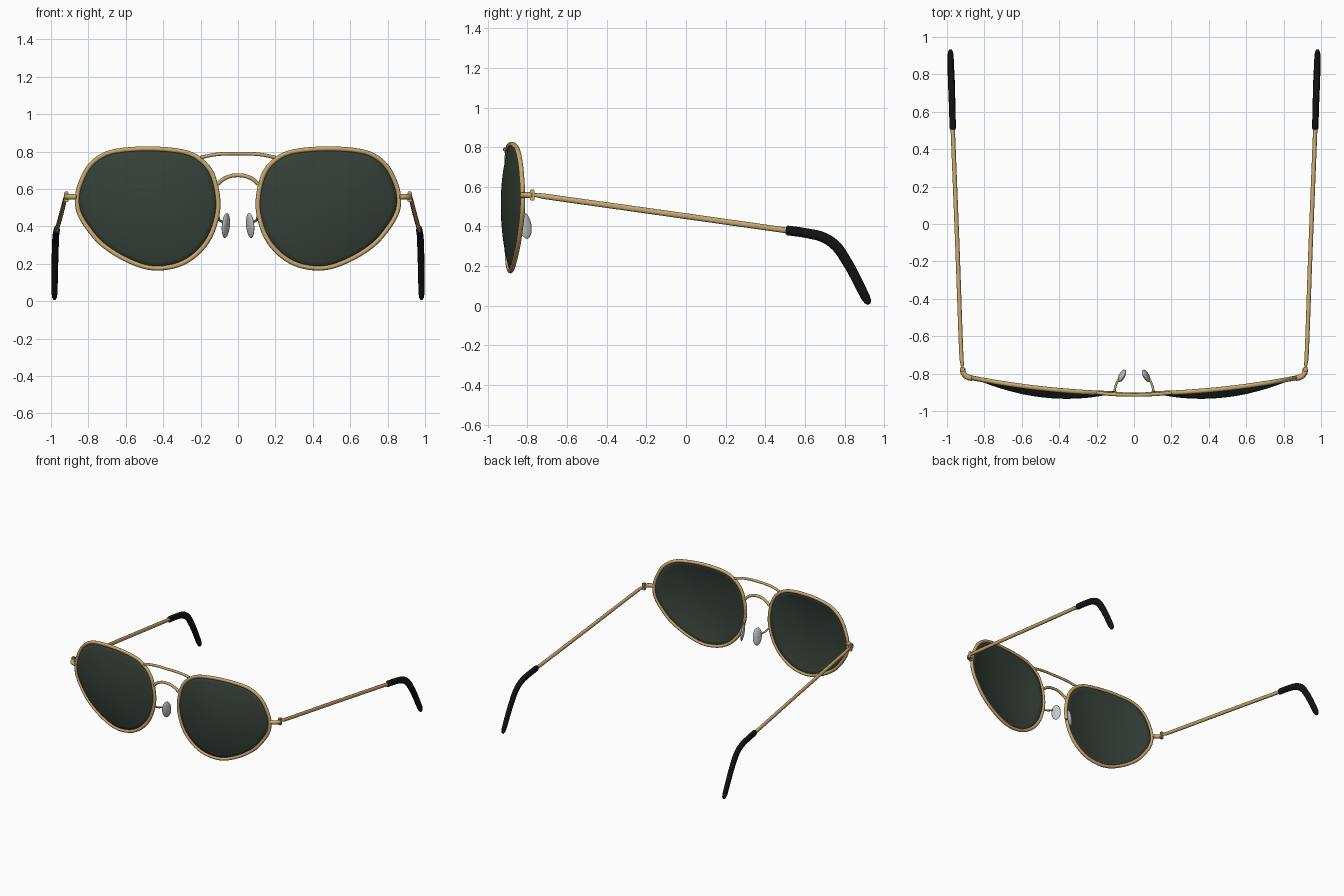
import bpy, bmesh, math
from mathutils import Vector

if "Cube" in bpy.data.objects:
    bpy.data.objects.remove(bpy.data.objects["Cube"], do_unlink=True)


def material(name, rgb):
    m = bpy.data.materials.new(name)
    m.use_nodes = True
    m.diffuse_color = (*rgb, 1)
    m.node_tree.nodes["Principled BSDF"].inputs["Base Color"].default_value = (*rgb, 1)
    return m


GOLD = material("gold metal", (0.58, 0.40, 0.16))
LENS = material("dark green glass", (0.036, 0.052, 0.038))
BLACK = material("black plastic", (0.006, 0.006, 0.006))
CLEAR = material("pale grey silicone", (0.56, 0.58, 0.60))


def link(name, data, mat):
    ob = bpy.data.objects.new(name, data)
    data.materials.append(mat)
    bpy.context.collection.objects.link(ob)
    return ob


def tube(name, pts, radius, mat, radii=None, cyclic=False, res=8, flat=1.0):
    """Round tube through pts; flat squashes its section along x."""
    cu = bpy.data.curves.new(name, 'CURVE')
    cu.dimensions = '3D'
    cu.bevel_depth = radius
    cu.bevel_resolution = 4
    cu.resolution_u = res
    cu.use_fill_caps = True
    sp = cu.splines.new('BEZIER')
    sp.bezier_points.add(len(pts) - 1)
    for i, (bp, p) in enumerate(zip(sp.bezier_points, pts)):
        bp.co = (p[0] / flat, p[1], p[2])
        bp.handle_left_type = bp.handle_right_type = 'AUTO'
        bp.radius = radii[i] if radii else 1
    sp.use_cyclic_u = cyclic
    ob = link(name, cu, mat)
    ob.scale.x = flat
    return ob


def smooth(me):
    for p in me.polygons:
        p.use_smooth = True


def wrap(x):
    """Depth of the wrapped frame front at a given x."""
    return -0.907 + 0.085 * (x / 0.87) ** 2


def closed_spline(pts, steps):
    out, n = [], len(pts)
    for i in range(n):
        a, b, c, d = (Vector(pts[(i + k) % n]) for k in (-1, 0, 1, 2))
        for s in range(steps):
            t = s / steps
            out.append(0.5 * (2 * b + (c - a) * t + (2 * a - 5 * b + 4 * c - d) * t ** 2
                              + (3 * b - a - 3 * c + d) * t ** 3))
    return out


# Lens outline, as x and z
CENTRE = Vector((0.48, 0.50))
OUTLINE = [(.097, .56), (.128, .685), (.19, .762), (.28, .806), (.44, .824), (.6, .819),
           (.715, .795), (.80, .733), (.853, .635), (.872, .55), (.86, .47), (.81, .385),
           (.73, .295), (.6, .213), (.465, .168), (.33, .18), (.225, .236), (.145, .33),
           (.102, .45)]
EDGE = [CENTRE + (p - CENTRE) * 0.97 for p in closed_spline(OUTLINE, 4)]


def lens(name, side):
    bm = bmesh.new()
    rings, bulge = 10, 0.047
    loops = []
    for k in range(rings):
        s = 1 - k / rings
        row = []
        for p in EDGE:
            q = CENTRE + (p - CENTRE) * s
            row.append(bm.verts.new((side * q.x, wrap(q.x) - bulge * (1 - s * s), q.y)))
        loops.append(row)
    n = len(EDGE)
    for a, b in zip(loops, loops[1:]):
        for i in range(n):
            j = (i + 1) % n
            bm.faces.new((a[i], a[j], b[j], b[i]))
    tip = bm.verts.new((side * CENTRE.x, wrap(CENTRE.x) - bulge, CENTRE.y))
    for i in range(n):
        bm.faces.new((loops[-1][i], loops[-1][(i + 1) % n], tip))
    bmesh.ops.recalc_face_normals(bm, faces=bm.faces)
    if sum(f.normal.y for f in bm.faces) > 0:
        bmesh.ops.reverse_faces(bm, faces=bm.faces)
    me = bpy.data.meshes.new(name)
    bm.to_mesh(me)
    bm.free()
    smooth(me)
    ob = link(name, me, LENS)
    mod = ob.modifiers.new("thickness", 'SOLIDIFY')
    mod.thickness = 0.006


def nose_pad(name, side):
    bm = bmesh.new()
    bmesh.ops.create_uvsphere(bm, u_segments=24, v_segments=14, radius=1)
    me = bpy.data.meshes.new(name)
    bm.to_mesh(me)
    bm.free()
    smooth(me)
    ob = link(name, me, CLEAR)
    ob.scale = (0.014, 0.036, 0.068)
    ob.location = (side * 0.065, -0.812, 0.405)
    ob.rotation_euler = (math.radians(6), side * math.radians(-8), side * math.radians(30))


def hinge(name, side):
    bm = bmesh.new()
    bmesh.ops.create_cube(bm, size=1)
    bmesh.ops.scale(bm, verts=bm.verts, vec=(0.024, 0.024, 0.056))
    bmesh.ops.translate(bm, verts=bm.verts, vec=(side * 0.917, -0.776, 0.558))
    bmesh.ops.bevel(bm, geom=bm.edges[:], offset=0.004, segments=2, affect='EDGES')
    me = bpy.data.meshes.new(name)
    bm.to_mesh(me)
    bm.free()
    link(name, me, GOLD)


for side, tag in ((1, "left"), (-1, "right")):
    def mir(pts):
        return [(side * x, y, z) for x, y, z in pts]

    # Lens and rim
    lens(tag + "_lens", side)
    tube(tag + "_rim", mir([(p.x, wrap(p.x), p.y) for p in EDGE]), 0.0125, GOLD,
         cyclic=True, res=2)

    # End piece and hinge
    tube(tag + "_end_piece", mir([(.862, -.825, .558), (.89, -.818, .558),
                                  (.91, -.80, .558), (.917, -.775, .558)]), 0.015, GOLD)
    hinge(tag + "_hinge", side)

    # Temple arm and ear tip
    tube(tag + "_temple", mir([(.917, -.775, .56), (.919, -.745, .557), (.922, -.72, .553),
                               (.945, -.10, .466), (.970, .53, .377)]), 0.0145, GOLD,
         radii=[0.5, 0.8, 0.95, 1, 1], flat=0.8)
    tube(tag + "_ear_tip", mir([(.969, .503, .381), (.969, .512, .380), (.972, .62, .364),
                                (.974, .69, .346), (.976, .75, .308), (.978, .80, .242),
                                (.981, .905, .045), (.981, .918, .020), (.981, .924, .008)]),
         0.0245, BLACK, radii=[0.75, 1, 1, 1.05, 1.08, 1.05, 0.95, 0.75, 0.3], flat=0.7)

    # Nose pad and its wire
    nose_pad(tag + "_nose_pad", side)
    tube(tag + "_pad_wire", mir([(.105, -.900, .45), (.098, -.865, .432), (.085, -.835, .425),
                                 (.068, -.815, .415)]), 0.006, GOLD)

# Brow bar and bridge
tube("brow_bar", [(-.20, wrap(.2), .768), (-.12, -.910, .784), (0, -.914, .789),
                  (.12, -.910, .784), (.20, wrap(.2), .768)], 0.0095, GOLD)
tube("bridge", [(-.108, -.905, .625), (-.085, -.908, .647), (-.045, -.911, .667),
                (0, -.912, .673), (.045, -.911, .667), (.085, -.908, .647),
                (.108, -.905, .625)], 0.0105, GOLD)
